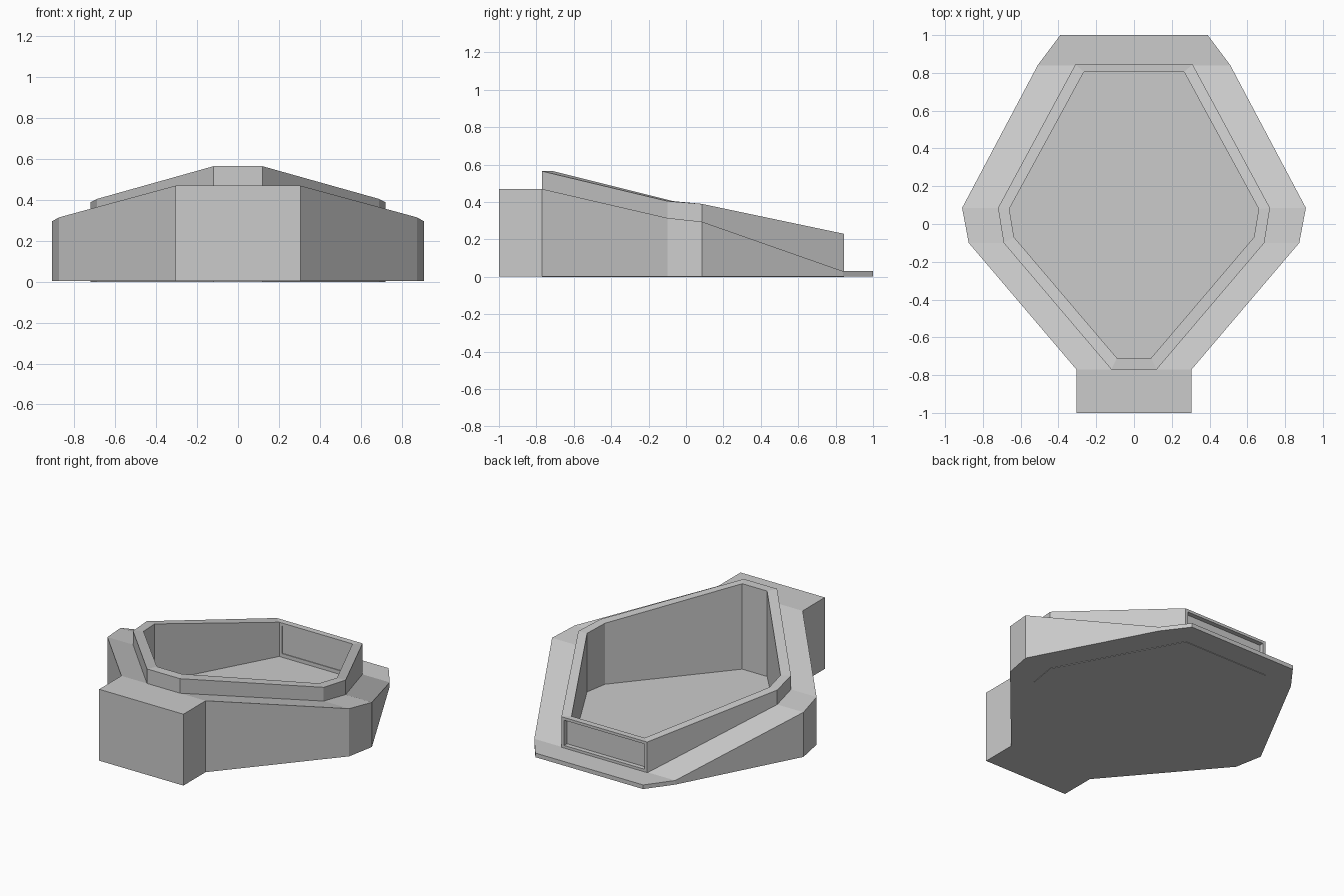
import bpy
import bmesh

default = bpy.data.objects.get("Cube")
if default:
    bpy.data.objects.remove(default, do_unlink=True)

grey = bpy.data.materials.new("light_grey")
grey.use_nodes = True
COLOUR = (0.6, 0.6, 0.6, 1)
grey.diffuse_color = COLOUR
grey.node_tree.nodes["Principled BSDF"].inputs["Base Color"].default_value = COLOUR


def ring(half, z=None):
    """Mirror a front-to-back half outline into a closed loop, optionally flat at z."""
    right = [(x, y, h if z is None else z) for x, y, h in half]
    return right + [(-x, y, h) for x, y, h in reversed(right)]


def stack(name, rings):
    """Join loops of equal length with walls and close both ends with cross strips."""
    bm = bmesh.new()
    loops = [[bm.verts.new(p) for p in r] for r in rings]
    n = len(loops[0])
    for a, b in zip(loops, loops[1:]):
        for i in range(n):
            j = (i + 1) % n
            bm.faces.new((a[i], a[j], b[j], b[i]))
    for loop in (loops[0], loops[-1]):
        for i in range(n // 2 - 1):
            bm.faces.new((loop[i], loop[i + 1], loop[n - 2 - i], loop[n - 1 - i]))
    bmesh.ops.recalc_face_normals(bm, faces=bm.faces)
    mesh = bpy.data.meshes.new(name)
    bm.to_mesh(mesh)
    bm.free()
    mesh.materials.append(grey)
    obj = bpy.data.objects.new(name, mesh)
    bpy.context.collection.objects.link(obj)
    return obj


def box(name, half_width, y0, y1, z0, z1):
    half = [(half_width, y0, 0), (half_width, y1, 0)]
    return stack(name, [ring(half, z0), ring(half, z1)])


def cut(obj, cutter):
    mod = obj.modifiers.new("cut", 'BOOLEAN')
    mod.operation = 'DIFFERENCE'
    mod.solver = 'EXACT'
    mod.object = cutter
    bpy.context.view_layer.objects.active = obj
    bpy.ops.object.modifier_apply(modifier=mod.name)
    bpy.data.objects.remove(cutter, do_unlink=True)


# Half outlines as (x, y, top height), front to back
deck = [(0.305, -1, 0.47), (0.305, -0.77, 0.47), (0.875, -0.1, 0.315),
        (0.91, 0.085, 0.295), (0.51, 0.84, 0.03), (0.39, 1, 0.03)]
rim_outer = [(0.12, -0.77, 0.565), (0.69, -0.1, 0.405),
             (0.72, 0.085, 0.39), (0.31, 0.845, 0.23)]
rim_inner = [(0.09, -0.71, 0.565), (0.635, -0.07, 0.405),
             (0.66, 0.08, 0.39), (0.265, 0.805, 0.23)]

# Sloping outer base with the front block, opened for the basin
base = stack("outer_base", [ring(deck, 0.003), ring(deck)])
opening = [(x * 0.97, 0.04 + (y - 0.04) * 0.97, h) for x, y, h in rim_outer]
cut(base, stack("opening_cutter", [ring(opening, -0.1), ring(opening, 1)]))

# Basin: outer wall, rim, inner wall and floor
basin = stack("basin", [ring(rim_outer, 0), ring(rim_outer),
                        ring(rim_inner), ring(rim_inner, 0.006)])

# Recessed panel in the back wall, seen from both sides
cut(basin, box("outer_recess_cutter", 0.29, 0.815, 0.9, 0.047, 0.212))
cut(basin, box("inner_recess_cutter", 0.245, 0.75, 0.81, 0.03, 0.212))
